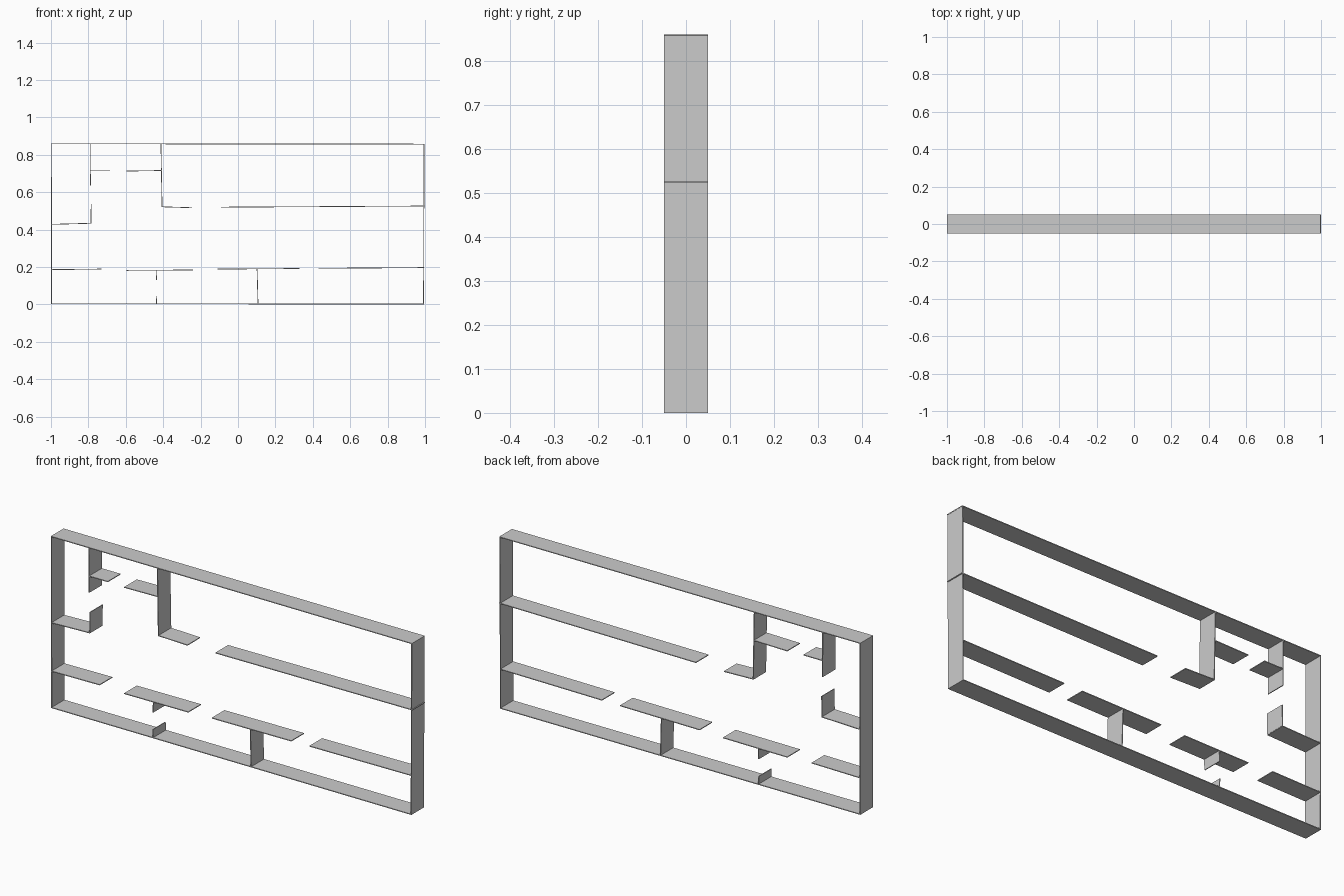
import bpy
import math

if "Cube" in bpy.data.objects:
    bpy.data.objects.remove(bpy.data.objects["Cube"])

DEPTH = 0.10      # wall height, laid along y
THICK = 0.004     # thin wall sheets


def wall(name, x1, z1, x2, z2):
    """Thin straight wall running between two points of the plan."""
    bpy.ops.mesh.primitive_cube_add(size=1, location=((x1 + x2) / 2, 0, (z1 + z2) / 2))
    ob = bpy.context.object
    ob.name = name
    ob.scale = (math.hypot(x2 - x1, z2 - z1), DEPTH, THICK)
    ob.rotation_euler = (0, -math.atan2(z2 - z1, x2 - x1), 0)
    bpy.ops.object.transform_apply(location=False, rotation=True, scale=True)


# Outer boundary
wall("outer_wall_left", -0.997, 0.002, -0.998, 0.860)
wall("outer_wall_top", -1.0, 0.859, 0.998, 0.857)
wall("outer_wall_right", 0.995, 0.858, 0.992, 0.001)
wall("outer_wall_bottom", -0.999, 0.004, 0.994, 0.002)

# Lower corridor wall, broken by door gaps
wall("corridor_wall_a", -0.998, 0.186, -0.73, 0.189)
wall("corridor_wall_b", -0.595, 0.182, -0.24, 0.184)
wall("corridor_wall_c", -0.11, 0.189, 0.33, 0.192)
wall("corridor_wall_d", 0.43, 0.193, 0.993, 0.197)

# Dividers between the lower rooms
wall("lower_divider_top", -0.436, 0.130, -0.434, 0.183)
wall("lower_divider_bottom", -0.435, 0.003, -0.437, 0.045)
wall("lower_divider_right", 0.107, 0.003, 0.102, 0.189)

# Large upper room
wall("upper_room_side", -0.412, 0.860, -0.406, 0.520)
wall("upper_room_floor_a", -0.408, 0.522, -0.245, 0.517)
wall("upper_room_floor_b", -0.09, 0.520, 1.0, 0.526)

# Small rooms at the upper left
wall("small_room_side_top", -0.790, 0.860, -0.789, 0.635)
wall("small_room_side_bottom", -0.785, 0.538, -0.786, 0.434)
wall("small_room_floor", -0.998, 0.428, -0.785, 0.434)
wall("closet_wall_a", -0.79, 0.717, -0.685, 0.717)
wall("closet_wall_b", -0.595, 0.713, -0.41, 0.716)
